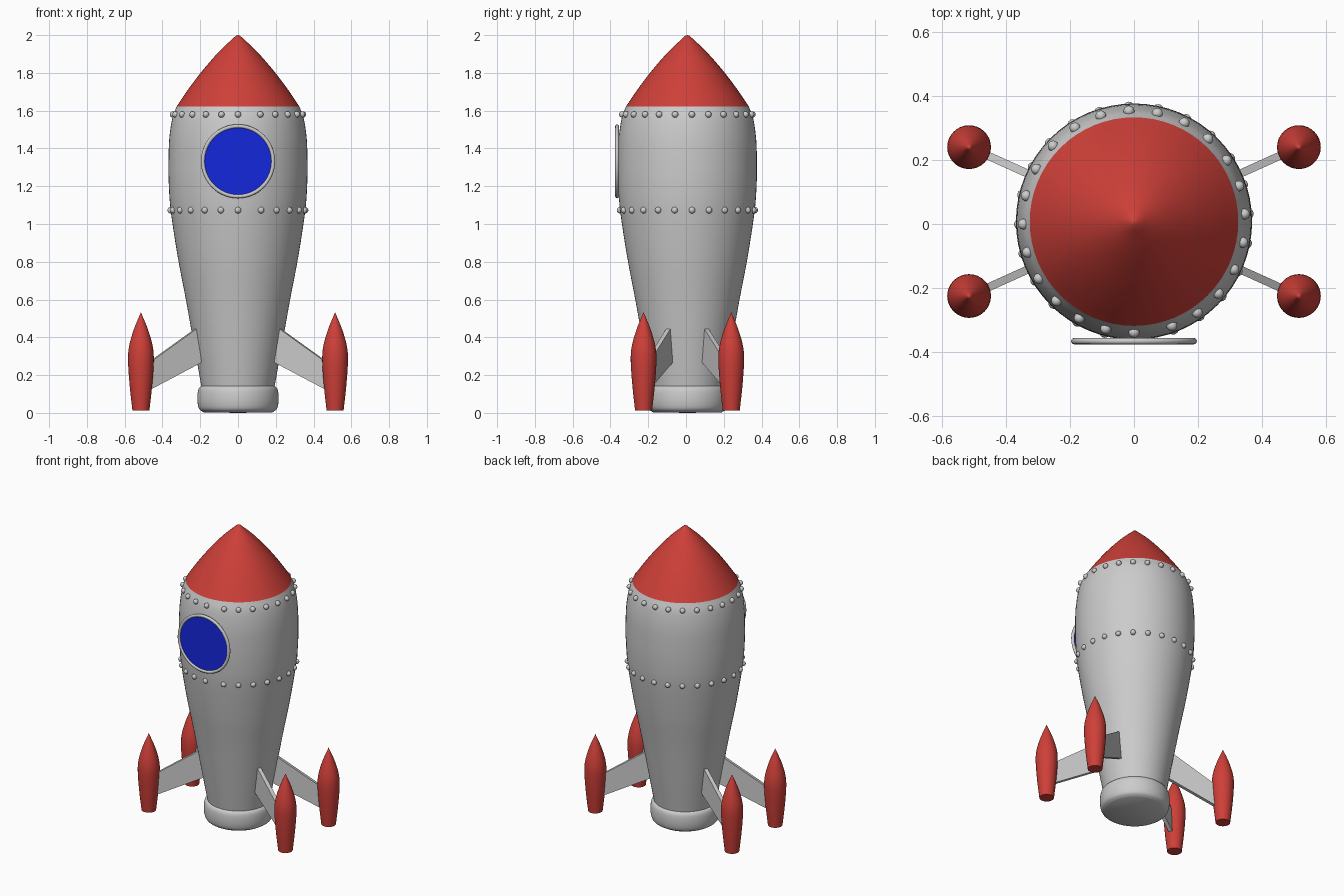
import bpy, bmesh
from math import sin, cos, pi, radians, atan2, hypot
from mathutils import Matrix, Vector

if "Cube" in bpy.data.objects:
    bpy.data.objects.remove(bpy.data.objects["Cube"])

CY = 0.0075  # hull axis sits slightly behind the origin


def material(name, rgb):
    m = bpy.data.materials.new(name)
    m.diffuse_color = (*rgb, 1)
    m.use_nodes = True
    m.node_tree.nodes["Principled BSDF"].inputs["Base Color"].default_value = m.diffuse_color
    return m


RED = material("red_paint", (0.62, 0.05, 0.04))
BLUE = material("blue_glass", (0.007, 0.02, 0.72))


def finish(name, bm, mat=None, smooth=True):
    bmesh.ops.recalc_face_normals(bm, faces=bm.faces)
    me = bpy.data.meshes.new(name)
    bm.to_mesh(me)
    bm.free()
    ob = bpy.data.objects.new(name, me)
    bpy.context.collection.objects.link(ob)
    if mat:
        me.materials.append(mat)
    if smooth:
        bpy.ops.object.select_all(action='DESELECT')
        ob.select_set(True)
        bpy.context.view_layer.objects.active = ob
        bpy.ops.object.shade_smooth_by_angle(angle=radians(35))
    return ob


def curve_through(pts, steps=4):
    """Catmull-Rom curve through profile points."""
    p = [Vector(q) for q in pts]
    p = [2 * p[0] - p[1]] + p + [2 * p[-1] - p[-2]]
    out = []
    for a, b, c, d in zip(p, p[1:], p[2:], p[3:]):
        for i in range(steps):
            t = i / steps
            out.append(0.5 * (2 * b + (c - a) * t + (2 * a - 5 * b + 4 * c - d) * t * t
                              + (3 * b - a - 3 * c + d) * t ** 3))
    return out + [p[-2]]


def lathe(name, profile, x=0, y=CY, sides=64, mat=None):
    """Revolve an (r, z) profile around a vertical axis."""
    bm = bmesh.new()
    vs = [bm.verts.new((r, 0, z)) for r, z in profile]
    es = [bm.edges.new(e) for e in zip(vs, vs[1:])]
    bmesh.ops.spin(bm, geom=vs + es, cent=(0, 0, 0), axis=(0, 0, 1),
                   angle=2 * pi, steps=sides, use_merge=True)
    bmesh.ops.remove_doubles(bm, verts=bm.verts, dist=1e-5)
    bmesh.ops.translate(bm, verts=bm.verts, vec=(x, y, 0))
    return finish(name, bm, mat)


# Hull, nose cone and base ring
lathe("hull", curve_through([(0.192, 0.13), (0.235, 0.37), (0.276, 0.6), (0.318, 0.82),
                             (0.355, 1.06), (0.366, 1.2), (0.368, 1.32), (0.364, 1.45),
                             (0.348, 1.56), (0.325, 1.622)]))
lathe("nose_cone", curve_through([(0.325, 1.622), (0.262, 1.715), (0.19, 1.81),
                                  (0.1, 1.913), (0.012, 1.996)]) + [(0, 2.0)], mat=RED)
lathe("base_ring", [(0, 0)] + curve_through([(0.182, 0.003), (0.205, 0.02), (0.214, 0.055),
                                             (0.214, 0.1), (0.207, 0.13), (0.19, 0.145)]) + [(0, 0.145)])


# Two rows of rivets, with a wider gap just right of the front
def rivet_row(name, radius, z):
    bm = bmesh.new()
    for k in range(24):
        a = radians(20 + 14.783 * k)
        pos = (radius * sin(a), CY - radius * cos(a), z)
        bmesh.ops.create_uvsphere(bm, u_segments=14, v_segments=8, radius=0.017,
                                  matrix=Matrix.Translation(pos))
    finish(name, bm)


rivet_row("upper_rivets", 0.345, 1.58)
rivet_row("lower_rivets", 0.357, 1.073)

# Round window: thin frame and flat glass standing just off the hull
bpy.ops.mesh.primitive_torus_add(major_radius=0.186, minor_radius=0.01, major_segments=64,
                                 minor_segments=12, location=(0, -0.365, 1.332),
                                 rotation=(pi / 2, 0, 0))
bpy.context.object.name = "window_frame"
bpy.ops.object.shade_smooth()
bm = bmesh.new()
bmesh.ops.create_circle(bm, cap_ends=True, segments=64, radius=0.186,
                        matrix=Matrix.Translation((0, -0.367, 1.332)) @ Matrix.Rotation(pi / 2, 4, 'X'))
finish("window_glass", bm, BLUE, smooth=False)

# Four boosters, each on a slanted strut pointing outward from the hull
POD = [(0, 0.013), (0.045, 0.013)] + curve_through(
    [(0.045, 0.013), (0.059, 0.14), (0.068, 0.27), (0.063, 0.35), (0.038, 0.44), (0, 0.533)])[1:]
STRUT = [(0.2, 0.475), (0.25, 0.442), (0.52, 0.265), (0.52, 0.12), (0.22, 0.265), (0.2, 0.275)]
PX, PY, T = 0.514, 0.232, 0.0125
for sx, side in ((-1, "left"), (1, "right")):
    for sy, end in ((-1, "front"), (1, "back")):
        lathe(f"{end}_{side}_booster", POD, sx * PX, CY + sy * PY, 32, RED)
        bm = bmesh.new()
        face = bm.faces.new([bm.verts.new((r, -T, z)) for r, z in STRUT])
        new = bmesh.ops.extrude_face_region(bm, geom=[face])["geom"]
        bmesh.ops.translate(bm, vec=(0, 2 * T, 0),
                            verts=[v for v in new if isinstance(v, bmesh.types.BMVert)])
        bmesh.ops.transform(bm, verts=bm.verts, matrix=Matrix.Translation((0, CY, 0))
                            @ Matrix.Rotation(atan2(sy * PY, sx * PX), 4, 'Z'))
        finish(f"{end}_{side}_strut", bm, smooth=False)
